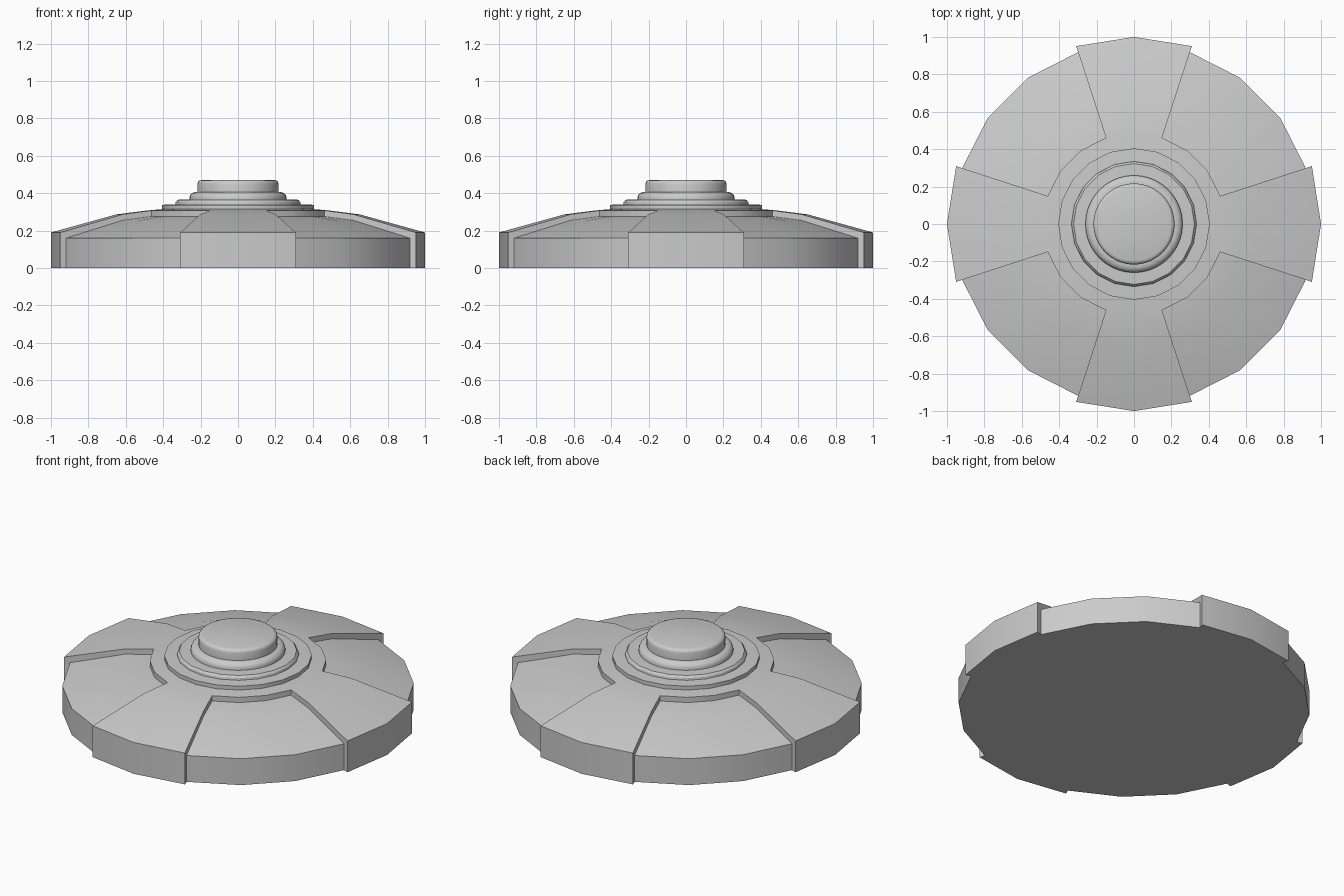
import bpy, bmesh
from math import cos, sin, radians

if "Cube" in bpy.data.objects:
    bpy.data.objects.remove(bpy.data.objects["Cube"])


def finish(bm, name):
    bmesh.ops.remove_doubles(bm, verts=bm.verts, dist=1e-5)
    bmesh.ops.recalc_face_normals(bm, faces=bm.faces)
    me = bpy.data.meshes.new(name)
    bm.to_mesh(me)
    bm.free()
    ob = bpy.data.objects.new(name, me)
    bpy.context.collection.objects.link(ob)
    bpy.ops.object.select_all(action='DESELECT')
    bpy.context.view_layer.objects.active = ob
    ob.select_set(True)
    bpy.ops.object.shade_smooth_by_angle(angle=radians(30))
    return ob


def face(bm, pts):
    # make a face from (radius, z, degrees) points, dropping repeats on the axis
    co = []
    for r, z, a in pts:
        p = (r * cos(radians(a)), r * sin(radians(a)), z)
        if not any(sum((u - v) ** 2 for u, v in zip(p, q)) < 1e-12 for q in co):
            co.append(p)
    if len(co) > 2:
        bm.faces.new([bm.verts.new(c) for c in co])


def sweep(bm, prof, start, count, step):
    for k in range(count):
        a, b = start + k * step, start + (k + 1) * step
        for (r0, z0), (r1, z1) in zip(prof, prof[1:]):
            face(bm, [(r0, z0, a), (r0, z0, b), (r1, z1, b), (r1, z1, a)])


def lathe(name, prof, sides):
    bm = bmesh.new()
    sweep(bm, prof, 0, sides, 360 / sides)
    return finish(bm, name)


# disc body: four raised wedges alternating with four recessed panels
raised = [(0, 0), (1, 0), (1, .19), (.65, .287), (.485, .308), (.40, .315)]
recess = [(0, 0), (.966, 0), (.966, .16), (.65, .255), (.485, .276),
          (.485, .308), (.40, .315)]
bm = bmesh.new()
for q in range(4):
    base = 90 * q
    sweep(bm, raised, base - 18, 2, 18)
    sweep(bm, recess, base + 18, 3, 18)
    # step walls on both sides of the wedge
    for a in (base - 18, base + 18):
        for i in (1, 2, 3):
            face(bm, [(*recess[i], a), (*recess[i + 1], a),
                      (*raised[i + 1], a), (*raised[i], a)])
finish(bm, "disc_body")

# stepped ring plates
lathe("ring_plates", [(.405, .312), (.405, .338), (.335, .341), (.333, .353),
                      (.323, .365), (.25, .367)], 20)

# rounded collar under the button
lathe("collar", [(.26, .362), (.26, .378), (.255, .391), (.244, .401),
                 (.23, .406), (.21, .406)], 40)

# central button with a rounded rim
lathe("button", [(.217, .40), (.217, .45), (.214, .460), (.207, .467),
                 (.197, .47), (0, .47)], 40)
